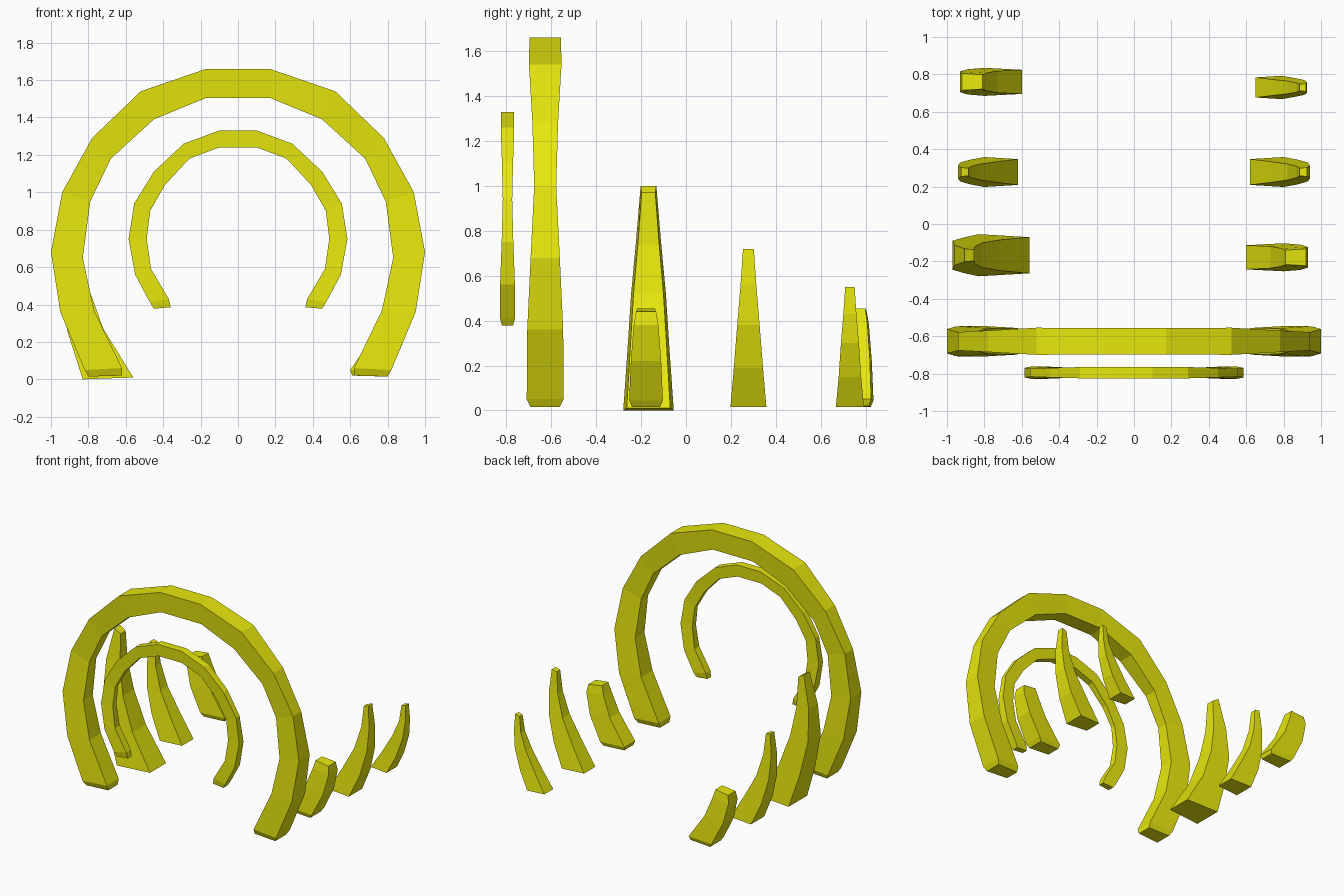
import bpy, bmesh

yellow = bpy.data.materials.new("bone yellow")
yellow.diffuse_color = (0.8, 0.8, 0.004, 1)


def bone(name, y, stations, inner=0.86):
    """Loft four-sided rings; a station is (outer x, outer z, inner x, inner z, depth)."""
    bm = bmesh.new()
    rings = []
    for xo, zo, xi, zi, d in stations:
        h, k = d / 2, d / 2 * inner
        rings.append([bm.verts.new(p) for p in (
            (xo, y - h, zo), (xo, y + h, zo), (xi, y + k, zi), (xi, y - k, zi))])
    for a, b in zip(rings, rings[1:]):
        for i in range(4):
            j = (i + 1) % 4
            bm.faces.new((a[i], a[j], b[j], b[i]))
    bm.faces.new(rings[0][::-1])
    bm.faces.new(rings[-1])
    bmesh.ops.recalc_face_normals(bm, faces=bm.faces)
    mesh = bpy.data.meshes.new(name)
    bm.to_mesh(mesh)
    bm.free()
    mesh.materials.append(yellow)
    obj = bpy.data.objects.new(name, mesh)
    bpy.context.collection.objects.link(obj)


def flip(stations):
    return [(-xo, zo, -xi, zi, d) for xo, zo, xi, zi, d in stations]


def arch(name, y, half):
    bone(name, y, half + flip(half)[::-1])


# Large rib arch, right half from foot to crown
arch("large_arch", -0.627, [
    (0.80, 0.015, 0.62, 0.02, 0.13),
    (0.82, 0.05, 0.62, 0.06, 0.165),
    (0.95, 0.36, 0.77, 0.37, 0.160),
    (1.00, 0.68, 0.83, 0.65, 0.130),
    (0.94, 1.00, 0.79, 0.95, 0.098),
    (0.78, 1.29, 0.68, 1.18, 0.115),
    (0.52, 1.54, 0.45, 1.39, 0.145),
    (0.17, 1.66, 0.17, 1.505, 0.140)])

# Small front arch, floating above the ground
arch("small_arch", -0.795, [
    (0.45, 0.378, 0.36, 0.385, 0.05),
    (0.47, 0.41, 0.37, 0.43, 0.066),
    (0.55, 0.56, 0.465, 0.59, 0.066),
    (0.585, 0.75, 0.488, 0.75, 0.052),
    (0.555, 0.94, 0.47, 0.90, 0.042),
    (0.45, 1.11, 0.39, 1.04, 0.050),
    (0.29, 1.26, 0.26, 1.18, 0.060),
    (0.10, 1.33, 0.10, 1.24, 0.060)])

# Tall pointed rib on the left
bone("tall_rib", -0.167, flip([
    (0.83, 0.0, 0.56, 0.01, 0.225),
    (0.91, 0.25, 0.72, 0.27, 0.19),
    (0.97, 0.52, 0.81, 0.52, 0.155),
    (0.96, 0.76, 0.85, 0.74, 0.11),
    (0.905, 1.0, 0.855, 0.97, 0.07)]))

# Middle pair of pointed ribs
middle = [
    (0.80, 0.015, 0.62, 0.02, 0.16),
    (0.88, 0.19, 0.73, 0.21, 0.13),
    (0.93, 0.38, 0.82, 0.38, 0.10),
    (0.94, 0.56, 0.87, 0.55, 0.07),
    (0.925, 0.72, 0.885, 0.71, 0.048)]
bone("right_middle_rib", 0.278, middle)
bone("left_middle_rib", 0.278, flip(middle))

# Small pointed rib at the back right
bone("right_back_rib", 0.73, [
    (0.79, 0.015, 0.65, 0.02, 0.125),
    (0.86, 0.15, 0.74, 0.16, 0.10),
    (0.91, 0.30, 0.82, 0.30, 0.08),
    (0.925, 0.43, 0.87, 0.42, 0.058),
    (0.92, 0.55, 0.885, 0.54, 0.042)])

# Broken rib stubs, blunt at the top
stub = [
    (0.78, 0.015, 0.61, 0.02, 0.125),
    (0.80, 0.045, 0.60, 0.05, 0.15),
    (0.89, 0.22, 0.73, 0.24, 0.135),
    (0.93, 0.38, 0.79, 0.39, 0.11),
    (0.92, 0.44, 0.81, 0.455, 0.09)]
bone("right_front_stub", -0.178, stub)
bone("left_back_stub", 0.76, flip(stub))
